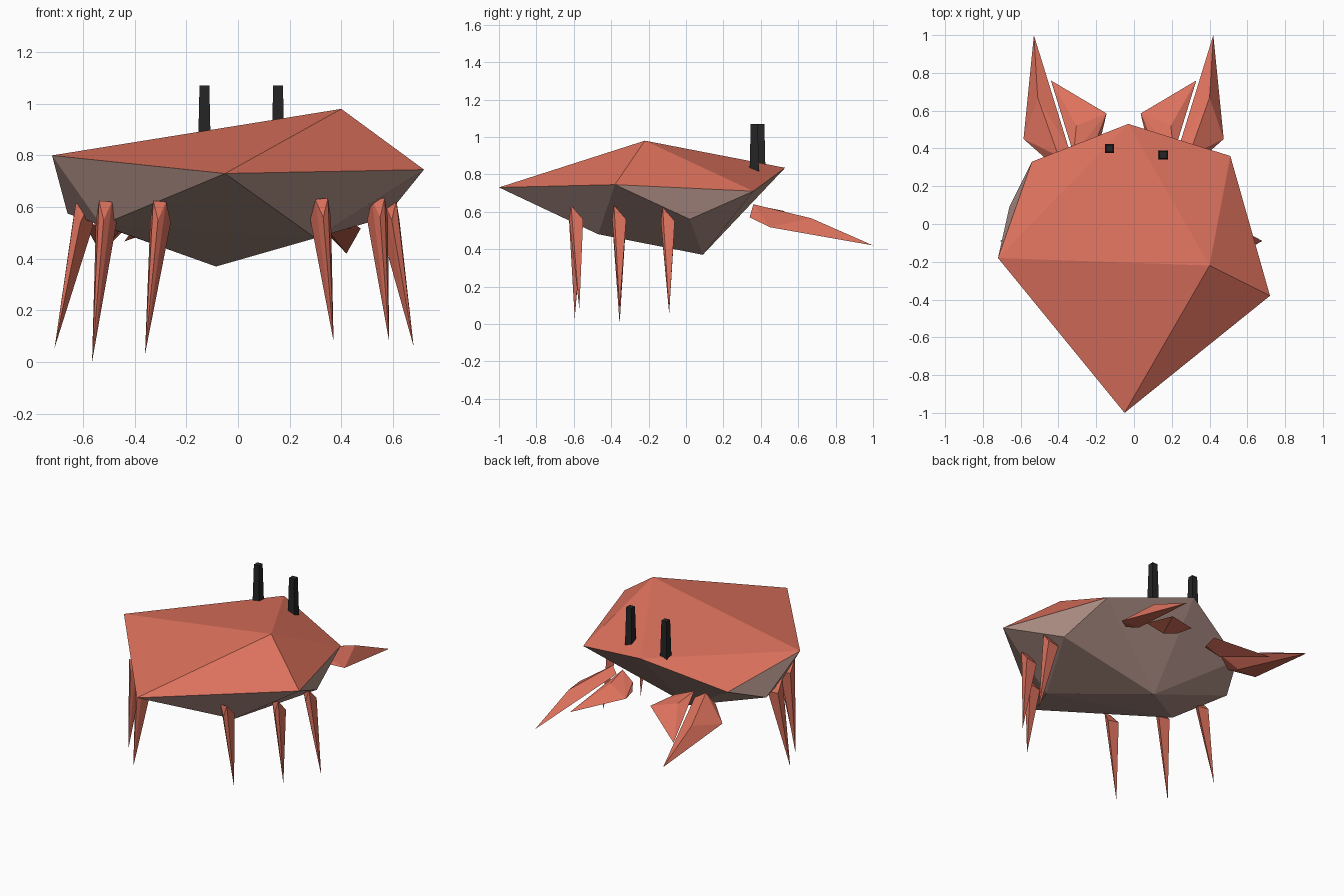
import bpy, bmesh
from mathutils import Vector

if "Cube" in bpy.data.objects:
    bpy.data.objects.remove(bpy.data.objects["Cube"])


def material(name, rgb):
    m = bpy.data.materials.new(name)
    m.diffuse_color = (*rgb, 1)
    m.use_nodes = True
    m.node_tree.nodes["Principled BSDF"].inputs["Base Color"].default_value = m.diffuse_color
    return m


CORAL = material("coral shell", (0.73, 0.168, 0.11))
BELLY = material("dusty underside", (0.456, 0.296, 0.254))
BLACK = material("black eyes", (0.018, 0.018, 0.018))


def faceted(name, points, mats, rule=None):
    """Flat-faced solid wrapped around a few corner points."""
    bm = bmesh.new()
    for p in points:
        bm.verts.new(p)
    res = bmesh.ops.convex_hull(bm, input=bm.verts[:])
    loose = [v for v in bm.verts if not v.link_faces]
    bmesh.ops.delete(bm, geom=loose, context='VERTS')
    bmesh.ops.recalc_face_normals(bm, faces=bm.faces[:])
    if rule:
        for f in bm.faces:
            f.material_index = rule(f)
    me = bpy.data.meshes.new(name)
    bm.to_mesh(me)
    bm.free()
    for m in mats:
        me.materials.append(m)
    ob = bpy.data.objects.new(name, me)
    bpy.context.collection.objects.link(ob)
    return ob


# Body: skewed twelve-corner gem, faces touching a low corner are underside
rim = [(-0.05, -1.0, 0.73), (0.72, -0.38, 0.745), (0.51, 0.36, 0.71),
       (-0.03, 0.53, 0.835), (-0.54, 0.33, 0.67), (-0.72, -0.18, 0.80)]
low = [(0.57, 0.02, 0.56), (0.30, -0.47, 0.48), (-0.53, -0.27, 0.53),
       (-0.66, 0.09, 0.575), (-0.085, 0.09, 0.37)]
faceted("body", rim + low + [(0.40, -0.22, 0.98)], [CORAL, BELLY],
        lambda f: int(any(v.co.z < 0.6 for v in f.verts)))

# Eye stalks: slightly tapered square posts
for side, x, y in (("left", -0.13, 0.40), ("right", 0.155, 0.365)):
    pts = [(x + i * r, y + j * r, z) for r, z in ((0.025, 0.81), (0.019, 1.07))
           for i in (-1, 1) for j in (-1, 1)]
    faceted(side + "_eye", pts, [BLACK])

# Legs: spikes with a slanted four-cornered top (root, foot)
legs = {"left_front_leg": ((-0.30, -0.58, 0.58), (-0.36, -0.595, 0.03)),
        "left_middle_leg": ((-0.51, -0.35, 0.58), (-0.565, -0.355, 0.0)),
        "left_rear_leg": ((-0.60, -0.09, 0.57), (-0.71, -0.09, 0.055)),
        "right_front_leg": ((0.32, -0.58, 0.59), (0.37, -0.57, 0.08)),
        "right_middle_leg": ((0.54, -0.35, 0.59), (0.585, -0.355, 0.08)),
        "right_rear_leg": ((0.585, -0.09, 0.58), (0.68, -0.09, 0.06))}
for name, (root, foot) in legs.items():
    r = Vector(root)
    s = 1 if r.x > 0 else -1
    offs = [(0.028, -0.035, 0.045), (-0.022, -0.03, 0.04),
            (0.04, 0.03, -0.03), (-0.04, 0.025, -0.04), (0.01, -0.045, -0.03)]
    faceted(name, [r + Vector((s * a, b, c)) for a, b, c in offs] + [foot], [CORAL])

# Claws: a long outer finger and a short inner finger, mirrored about x = -0.055
outer = [(-0.53, 1.0, 0.42), (-0.585, 0.45, 0.517), (-0.51, 0.67, 0.565),
         (-0.345, 0.40, 0.61), (-0.40, 0.36, 0.64), (-0.46, 0.34, 0.57),
         (-0.45, 0.45, 0.52)]
inner = [(-0.44, 0.76, 0.467), (-0.145, 0.585, 0.57), (-0.305, 0.52, 0.605),
         (-0.32, 0.37, 0.635), (-0.21, 0.42, 0.60), (-0.17, 0.48, 0.57),
         (-0.28, 0.48, 0.53)]
for side, mirrored in (("left", False), ("right", True)):
    for part, pts in (("outer_claw", outer), ("inner_claw", inner)):
        faceted(f"{side}_{part}",
                [(-0.11 - x if mirrored else x, y, z) for x, y, z in pts], [CORAL])
